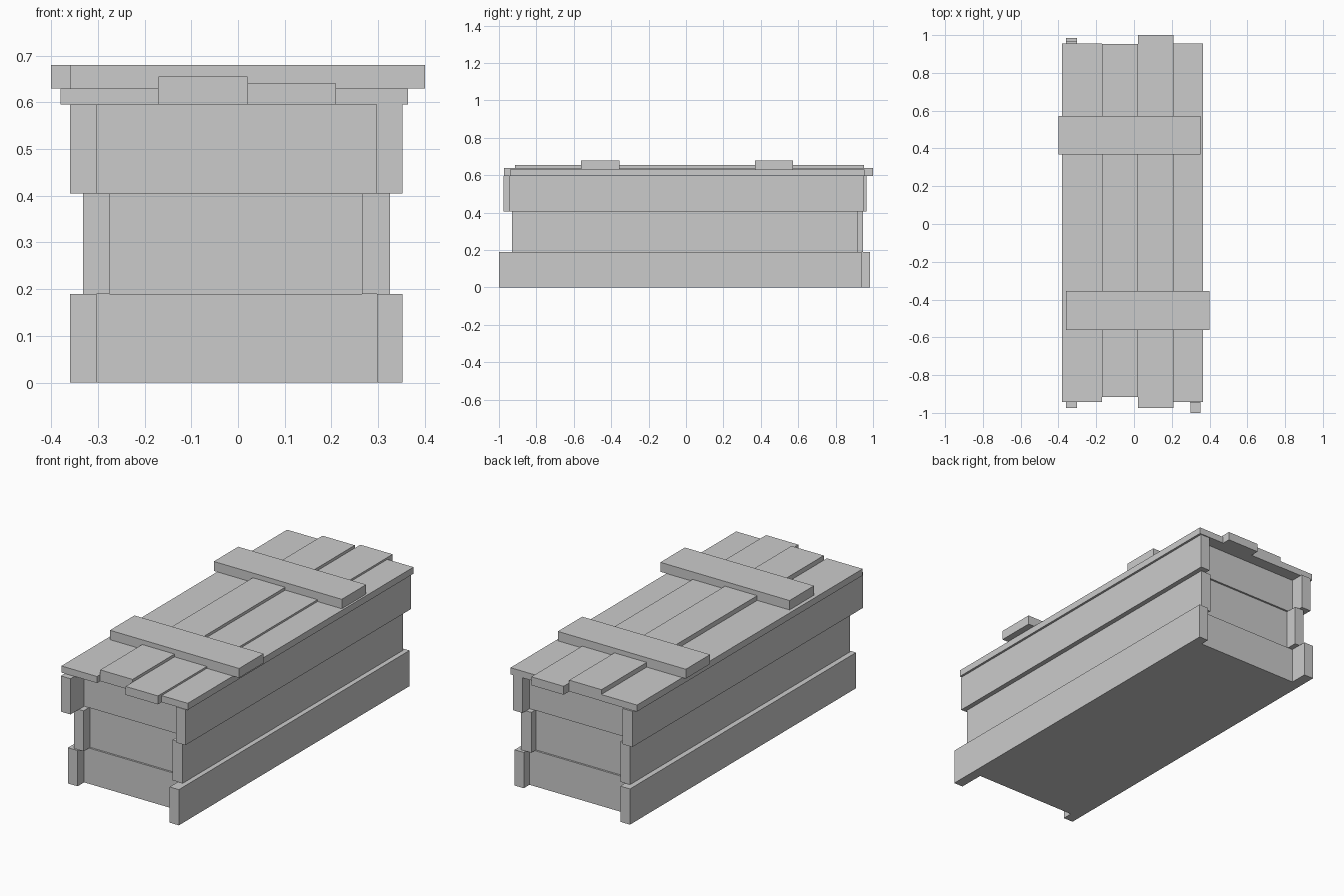
import bpy, bmesh
from mathutils import Vector

if "Cube" in bpy.data.objects:
    bpy.data.objects.remove(bpy.data.objects["Cube"])


def board(name, x, y, z):
    """Rectangular board given by its (min, max) range on each axis."""
    bm = bmesh.new()
    bmesh.ops.create_cube(bm, size=1.0)
    lo, hi = zip(x, y, z)
    lo, hi = Vector(lo), Vector(hi)
    for v in bm.verts:
        v.co = Vector([l + (c + 0.5) * (h - l) for c, l, h in zip(v.co, lo, hi)])
    mesh = bpy.data.meshes.new(name)
    bm.to_mesh(mesh)
    bm.free()
    obj = bpy.data.objects.new(name, mesh)
    bpy.context.collection.objects.link(obj)
    return obj


# Three courses of wall boards: height, left x, left y, right x, right y, panel fronts
courses = {
    "lower": ((0, 0.19), (-0.36, -0.303), (-0.915, 0.985), (0.298, 0.352), (-1.0, 0.938), (-0.86, 0.89)),
    "middle": ((0.19, 0.405), (-0.332, -0.275), (-0.905, 0.945), (0.266, 0.326), (-0.93, 0.92), (-0.85, 0.88)),
    "upper": ((0.405, 0.595), (-0.36, -0.303), (-0.975, 0.965), (0.297, 0.352), (-0.945, 0.95), (-0.86, 0.89)),
}
T = 0.055
for name, (z, lx, ly, rx, ry, (front, back)) in courses.items():
    board(name + "_left_board", lx, ly, z)
    board(name + "_right_board", rx, ry, z)
    inner = (lx[1], rx[0])
    board(name + "_front_panel", inner, (front, front + T), z)
    board(name + "_back_panel", inner, (back - T, back), z)

# Crate floor
board("floor", (-0.303, 0.298), (-0.86 + T, 0.89 - T), (0, 0.04))

# Lid planks of uneven length and thickness
planks = [
    ((-0.38, -0.17), (-0.942, 0.955), 0.63),
    ((-0.17, 0.02), (-0.915, 0.953), 0.655),
    ((0.02, 0.21), (-0.973, 1.0), 0.64),
    ((0.21, 0.364), (-0.942, 0.955), 0.63),
]
for i, (x, y, top) in enumerate(planks):
    board(f"lid_plank_{i + 1}", x, y, (0.595, top))

# Cross battens over the lid
board("front_batten", (-0.36, 0.40), (-0.562, -0.356), (0.63, 0.68))
board("back_batten", (-0.40, 0.353), (0.368, 0.573), (0.63, 0.68))
